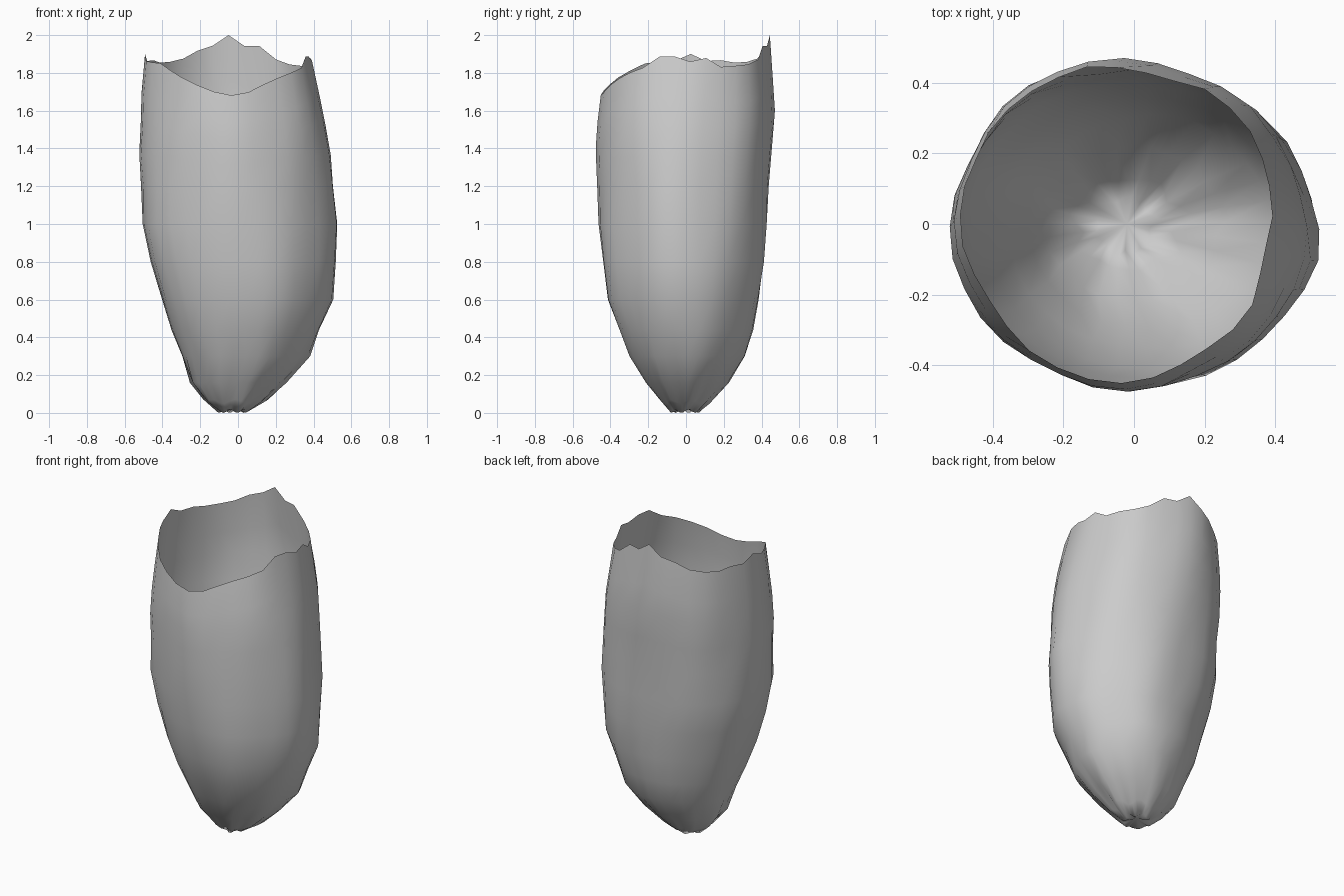
import bpy, bmesh, math, random

random.seed(4)
N = 32

# Profile rows: z, left x, right x, front y, back y
ROWS = [
    (0.01, -0.10, 0.05, -0.08, 0.07),
    (0.06, -0.17, 0.14, -0.13, 0.13),
    (0.16, -0.25, 0.25, -0.21, 0.22),
    (0.30, -0.30, 0.38, -0.30, 0.31),
    (0.44, -0.36, 0.43, -0.355, 0.355),
    (0.60, -0.41, 0.50, -0.415, 0.385),
    (0.80, -0.47, 0.515, -0.44, 0.415),
    (1.00, -0.51, 0.52, -0.46, 0.43),
    (1.20, -0.51, 0.50, -0.465, 0.44),
    (1.40, -0.52, 0.485, -0.47, 0.455),
    (1.60, -0.505, 0.45, -0.46, 0.47),
    (1.76, -0.50, 0.415, -0.435, 0.46),
    (2.00, -0.47, 0.37, -0.37, 0.44),
]

# Torn rim: angle in degrees (0 = right, 90 = back), height
RIM = [(0, 1.86), (12, 1.88), (25, 1.82), (40, 1.85), (50, 1.84), (60, 1.89),
       (70, 1.96), (80, 1.94), (90, 2.00), (102, 1.94), (116, 1.91), (125, 1.87),
       (143, 1.85), (160, 1.87), (172, 1.86), (180, 1.90), (192, 1.86), (215, 1.85),
       (235, 1.78), (255, 1.71), (267, 1.68), (278, 1.685), (290, 1.73),
       (310, 1.79), (325, 1.82), (338, 1.89), (350, 1.885), (360, 1.86)]


def lerp_table(table, key):
    for a, b in zip(table, table[1:]):
        if key <= b[0]:
            t = max(0, (key - a[0]) / (b[0] - a[0]))
            return [p + (q - p) * t for p, q in zip(a, b)]
    return list(table[-1])


def wall_point(z, ang):
    _, l, r, f, b = lerp_table(ROWS, z)
    # soft spiral folds, stronger toward the pinched foot
    fold = 0.012 * math.sin(5 * ang + 2.5 * z) + 0.008 * math.sin(8 * ang - 3 * z)
    fold += 0.07 * max(0, 1 - z / 0.35) * math.sin(9 * ang + 4 * z)
    s = 1 + fold + random.uniform(-0.006, 0.006)
    return ((l + r) / 2 + (r - l) / 2 * math.cos(ang) * s,
            (f + b) / 2 + (b - f) / 2 * math.sin(ang) * s, z)


# Open thin-walled sack: rings of the profile, upper rings stretched to the rim
bm = bmesh.new()
rings = []
for row in ROWS:
    z0 = row[0]
    ring = []
    for i in range(N):
        ang = math.tau * i / N
        rim = lerp_table(RIM, math.degrees(ang))[1]
        z = z0 if z0 <= 1.2 else 1.2 + (z0 - 1.2) / 0.8 * (rim - 1.2)
        if z0 < 0.1:
            z += 0.012 * math.sin(7 * ang) if z0 > 0.02 else 0.01 * math.sin(6 * ang)
        ring.append(bm.verts.new(wall_point(z, ang)))
        ring[-1].co.z = max(0, z)
    rings.append(ring)
for lo, hi in zip(rings, rings[1:]):
    for i in range(N):
        j = (i + 1) % N
        bm.faces.new((lo[i], lo[j], hi[j], hi[i]))

# Gathered foot
pole = bm.verts.new((-0.02, 0, 0.025))
for i in range(N):
    bm.faces.new((pole, rings[0][(i + 1) % N], rings[0][i]))
for f in bm.faces:
    f.smooth = True

mesh = bpy.data.meshes.new("sack_shell")
bm.to_mesh(mesh)
bm.free()
sack = bpy.data.objects.new("sack_shell", mesh)
bpy.context.collection.objects.link(sack)
